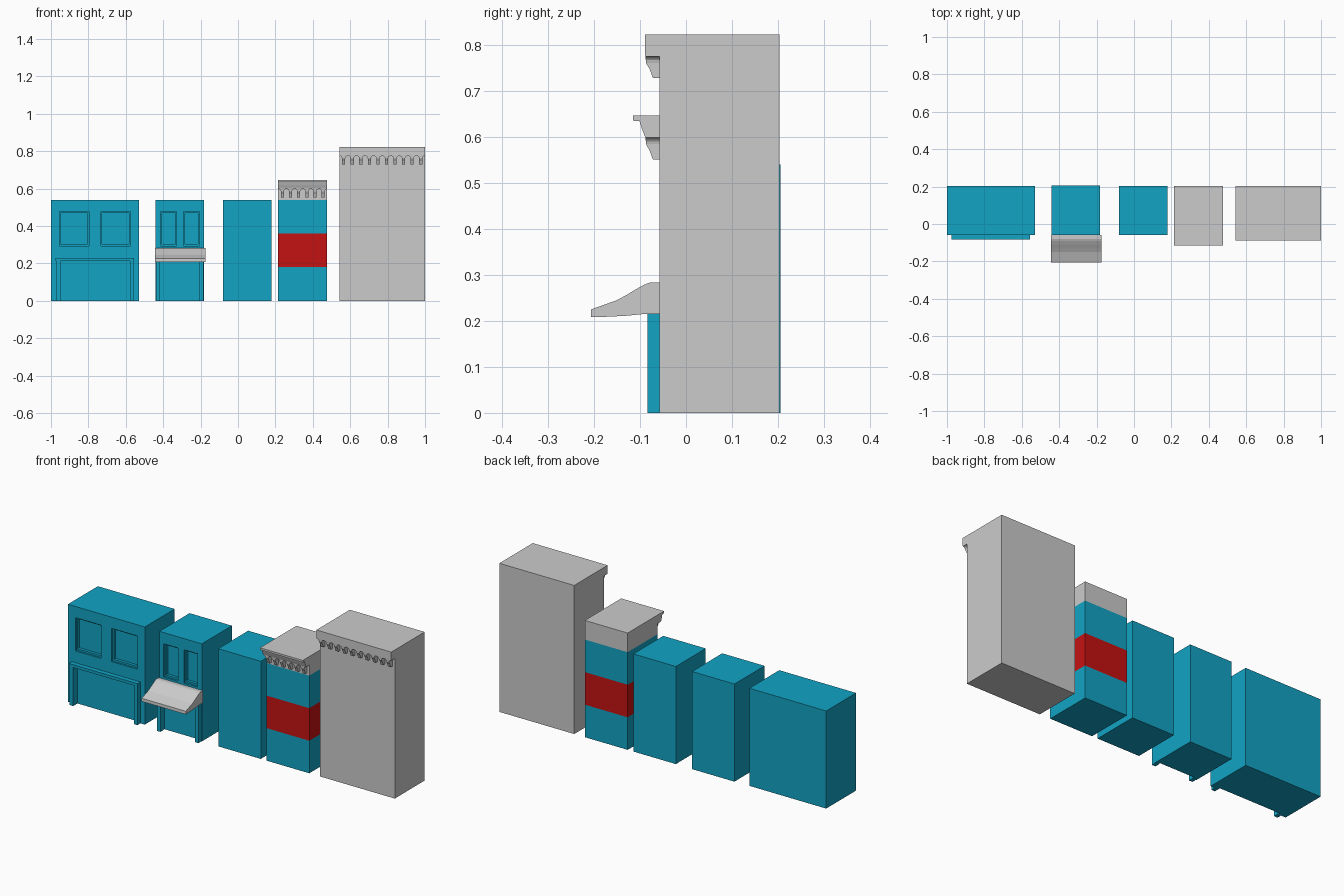
import bpy, bmesh, math

if "Cube" in bpy.data.objects:
    bpy.data.objects.remove(bpy.data.objects["Cube"])

FRONT, BACK = -0.058, 0.203


def material(name, color):
    m = bpy.data.materials.new(name)
    m.diffuse_color = color
    m.use_nodes = True
    m.node_tree.nodes["Principled BSDF"].inputs["Base Color"].default_value = m.diffuse_color
    return m


TEAL = material("teal_paint", (0.006, 0.37, 0.56, 1))
RED = material("red_paint", (0.56, 0.006, 0.006, 1))


def finish(name, bm, mat=None):
    bmesh.ops.recalc_face_normals(bm, faces=bm.faces)
    me = bpy.data.meshes.new(name)
    bm.to_mesh(me)
    bm.free()
    ob = bpy.data.objects.new(name, me)
    bpy.context.collection.objects.link(ob)
    if mat:
        me.materials.append(mat)
    return ob


def add_loft(bm, rings):
    """Skin matching point rings and cap both ends."""
    rows = [[bm.verts.new(p) for p in r] for r in rings]
    n = len(rows[0])
    for a, b in zip(rows, rows[1:]):
        for i in range(n):
            j = (i + 1) % n
            bm.faces.new((a[i], a[j], b[j], b[i]))
    bm.faces.new(rows[0])
    bm.faces.new(rows[-1])


def box(name, x0, x1, y0, y1, z0, z1, mat=None):
    bm = bmesh.new()
    add_loft(bm, [[(x0, y0, z), (x1, y0, z), (x1, y1, z), (x0, y1, z)] for z in (z0, z1)])
    return finish(name, bm, mat)


def extrude_x(name, profile, x0, x1, mat=None):
    bm = bmesh.new()
    add_loft(bm, [[(x, y, z) for y, z in profile] for x in (x0, x1)])
    return finish(name, bm, mat)


def cut(ob, x0, x1, z0, z1, depth):
    """Press a rectangular recess into the front of a wall."""
    c = box("cutter", x0, x1, -0.3, FRONT + depth, z0, z1)
    m = ob.modifiers.new("recess", 'BOOLEAN')
    m.operation, m.solver, m.object = 'DIFFERENCE', 'EXACT', c
    bpy.context.view_layer.objects.active = ob
    bpy.ops.object.modifier_apply(modifier=m.name)
    bpy.data.objects.remove(c)


def windows(ob, spans):
    for x0, x1 in spans:
        cut(ob, x0, x1, 0.294, 0.478, 0.010)
        cut(ob, x0 + 0.007, x1 - 0.007, 0.304, 0.470, 0.026)


def shop_posts(name, x0, x1, top, w=0.021):
    for side, a in (("left", x0), ("right", x1 - w)):
        box(f"{name}_post_{side}", a, a + w, -0.084, FRONT + 0.002, 0, top, TEAL)


def brackets(name, x0, x1, count, top):
    """Row of stepped brackets flaring into small arches under a cornice."""
    pitch = (x1 - x0) / count
    r = pitch * 0.32
    crown = top - 0.003
    spring = crown - r
    outline = [(top - 0.050, -0.072), (top - 0.045, -0.074), (top - 0.031, -0.079),
               (top - 0.018, -0.087), (top, -0.088)]

    def front_y(z):
        for (za, ya), (zb, yb) in zip(outline, outline[1:]):
            if z <= zb:
                return ya + (yb - ya) * (z - za) / (zb - za)
        return outline[-1][1]

    levels = [z for z, _ in outline[:3]]
    levels += [spring + r * math.sin(math.radians(a)) for a in (0, 25, 45, 65, 90)]
    levels = sorted(levels + [top])
    bm = bmesh.new()
    for i in range(count):
        cx = x0 + (i + 0.5) * pitch
        rings = []
        for z in levels:
            dz = min(max(z - spring, 0), r)
            hw = pitch / 2 - math.sqrt(max(r * r - dz * dz, 0))
            y = front_y(z)
            rings.append([(cx - hw, y, z), (cx + hw, y, z),
                          (cx + hw, FRONT + 0.001, z), (cx - hw, FRONT + 0.001, z)])
        add_loft(bm, rings)
    return finish(name, bm)


# Wide shop building
wide = box("wide_shop_wall", -1.0, -0.53, FRONT, BACK, 0, 0.54, TEAL)
windows(wide, [(-0.955, -0.797), (-0.733, -0.575)])
cut(wide, -0.951, -0.577, -0.1, 0.215, 0.012)
shop_posts("wide_shop", -0.971, -0.557, 0.215)
box("wide_shop_lintel", -0.976, -0.556, -0.084, FRONT + 0.002, 0.213, 0.229, TEAL)

# Narrow shop building
narrow = box("narrow_shop_wall", -0.44, -0.181, FRONT, 0.205, 0, 0.54, TEAL)
windows(narrow, [(-0.414, -0.328), (-0.291, -0.207)])
cut(narrow, -0.419, -0.202, -0.1, 0.215, 0.012)
shop_posts("narrow_shop", -0.437, -0.184, 0.216)

# Awning with a sagging top and a short front edge
extrude_x("awning", [(FRONT, 0.283), (-0.079, 0.283), (-0.09, 0.279), (-0.11, 0.268),
                     (-0.13, 0.256), (-0.15, 0.245), (-0.178, 0.235), (-0.206, 0.225),
                     (-0.207, 0.208), (-0.17, 0.209), (-0.13, 0.211), (-0.09, 0.215),
                     (FRONT, 0.215)], -0.445, -0.175)

# Plain block
box("plain_building", -0.08, 0.18, FRONT, BACK, 0, 0.54, TEAL)

# Stacked storeys with a projecting roof cornice
X0, X1 = 0.215, 0.477
for i, (name, mat) in enumerate((("ground_storey", TEAL), ("middle_storey", RED),
                                 ("upper_storey", TEAL))):
    box(name, X0, X1, FRONT, BACK, i * 0.18, (i + 1) * 0.18, mat)
extrude_x("stacked_roof", [(BACK, 0.54), (BACK, 0.646), (-0.115, 0.646), (-0.115, 0.635),
                           (-0.101, 0.634), (-0.096, 0.618), (-0.089, 0.60),
                           (FRONT, 0.60), (FRONT, 0.54)], X0, X1)
brackets("stacked_roof_brackets", X0, X1, 6, 0.601)

# Tall block with a flat cornice
extrude_x("tall_building", [(BACK, 0), (BACK, 0.822), (-0.089, 0.822), (-0.089, 0.777),
                            (FRONT, 0.777), (FRONT, 0)], 0.542, 1.0)
brackets("tall_building_brackets", 0.542, 1.0, 10, 0.778)
